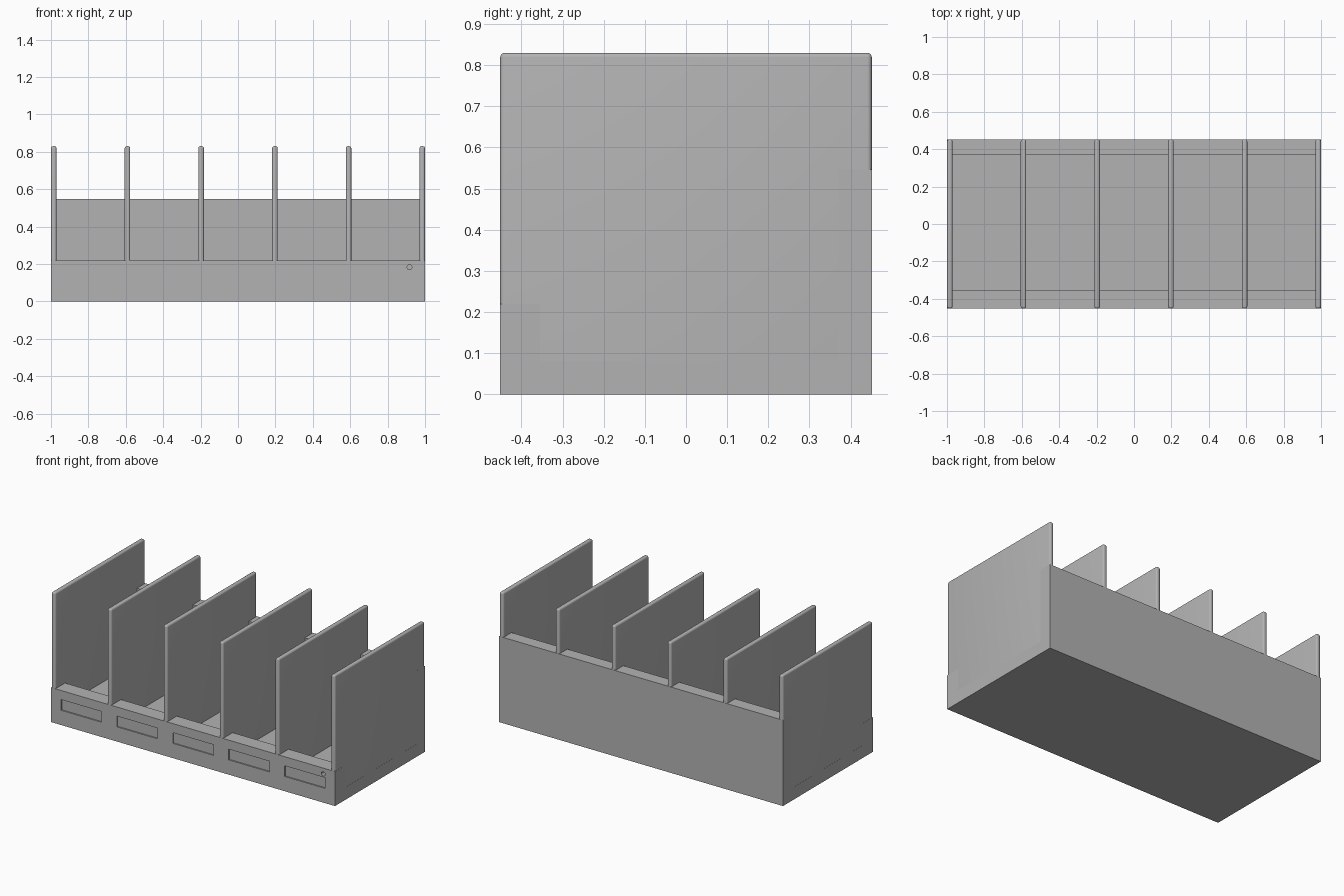
import bpy, bmesh, math
from mathutils import Matrix, Vector

if "Cube" in bpy.data.objects:
    bpy.data.objects.remove(bpy.data.objects["Cube"])

grey = bpy.data.materials.new("plain grey")
grey.diffuse_color = (0.45, 0.45, 0.45, 1)
grey.use_nodes = True
grey.node_tree.nodes["Principled BSDF"].inputs["Base Color"].default_value = grey.diffuse_color

Y = 0.452          # half depth
TOP = 0.83         # divider height
PITCH = 0.394      # spacing of dividers
THICK = 0.029      # divider thickness


def finish(bm, name):
    bmesh.ops.recalc_face_normals(bm, faces=bm.faces)
    mesh = bpy.data.meshes.new(name)
    bm.to_mesh(mesh)
    bm.free()
    mesh.materials.append(grey)
    ob = bpy.data.objects.new(name, mesh)
    bpy.context.collection.objects.link(ob)
    return ob


def add_box(bm, lo, hi):
    lo, hi = Vector(lo), Vector(hi)
    m = Matrix.Translation((lo + hi) / 2) @ Matrix.Diagonal((*(hi - lo), 1))
    bmesh.ops.create_cube(bm, size=1, matrix=m)


def apply(ob, mod):
    with bpy.context.temp_override(object=ob, active_object=ob):
        bpy.ops.object.modifier_apply(modifier=mod.name)


# Tray: low front ledge, sunken floor and tall back wall, extruded along x
profile = [(-Y, 0), (Y, 0), (Y, 0.547), (0.37, 0.547),
           (0.37, 0.08), (-0.355, 0.08), (-0.355, 0.22), (-Y, 0.22)]
bm = bmesh.new()
face = bm.faces.new([bm.verts.new((-1, y, z)) for y, z in profile])
ext = bmesh.ops.extrude_face_region(bm, geom=[face])
bmesh.ops.translate(bm, vec=(2, 0, 0),
                    verts=[v for v in ext["geom"] if isinstance(v, bmesh.types.BMVert)])
tray = finish(bm, "tray")

# Label recesses, one per bay, and the small round hole in the front
bm = bmesh.new()
for i in range(-2, 3):
    x = i * PITCH
    add_box(bm, (x - 0.143, -Y - 0.05, 0.094), (x + 0.143, -Y + 0.008, 0.162))
bmesh.ops.create_cone(bm, cap_ends=True, segments=24, radius1=0.013, radius2=0.013, depth=0.08,
                      matrix=Matrix.Translation((0.917, -Y, 0.183)) @ Matrix.Rotation(math.pi / 2, 4, 'X'))
cutter = finish(bm, "front_cutter")
cutter.hide_render = True
cut = tray.modifiers.new("cut", 'BOOLEAN')
cut.operation = 'DIFFERENCE'
cut.solver = 'EXACT'
cut.object = cutter
apply(tray, cut)
bpy.data.objects.remove(cutter)

# Upright dividers with rounded front, top and back edges
for i in range(6):
    x = (i - 2.5) * PITCH
    bm = bmesh.new()
    add_box(bm, (x - THICK / 2, -Y + 0.0005, 0.01), (x + THICK / 2, Y - 0.0005, TOP))
    edges = [e for e in bm.edges if max(v.co.z for v in e.verts) > 0.1]
    bmesh.ops.bevel(bm, geom=edges, offset=0.011, segments=4, profile=0.5, affect='EDGES')
    divider = finish(bm, f"divider_{i + 1}")
    bpy.ops.object.select_all(action='DESELECT')
    divider.select_set(True)
    bpy.context.view_layer.objects.active = divider
    bpy.ops.object.shade_smooth_by_angle(angle=math.radians(35))
